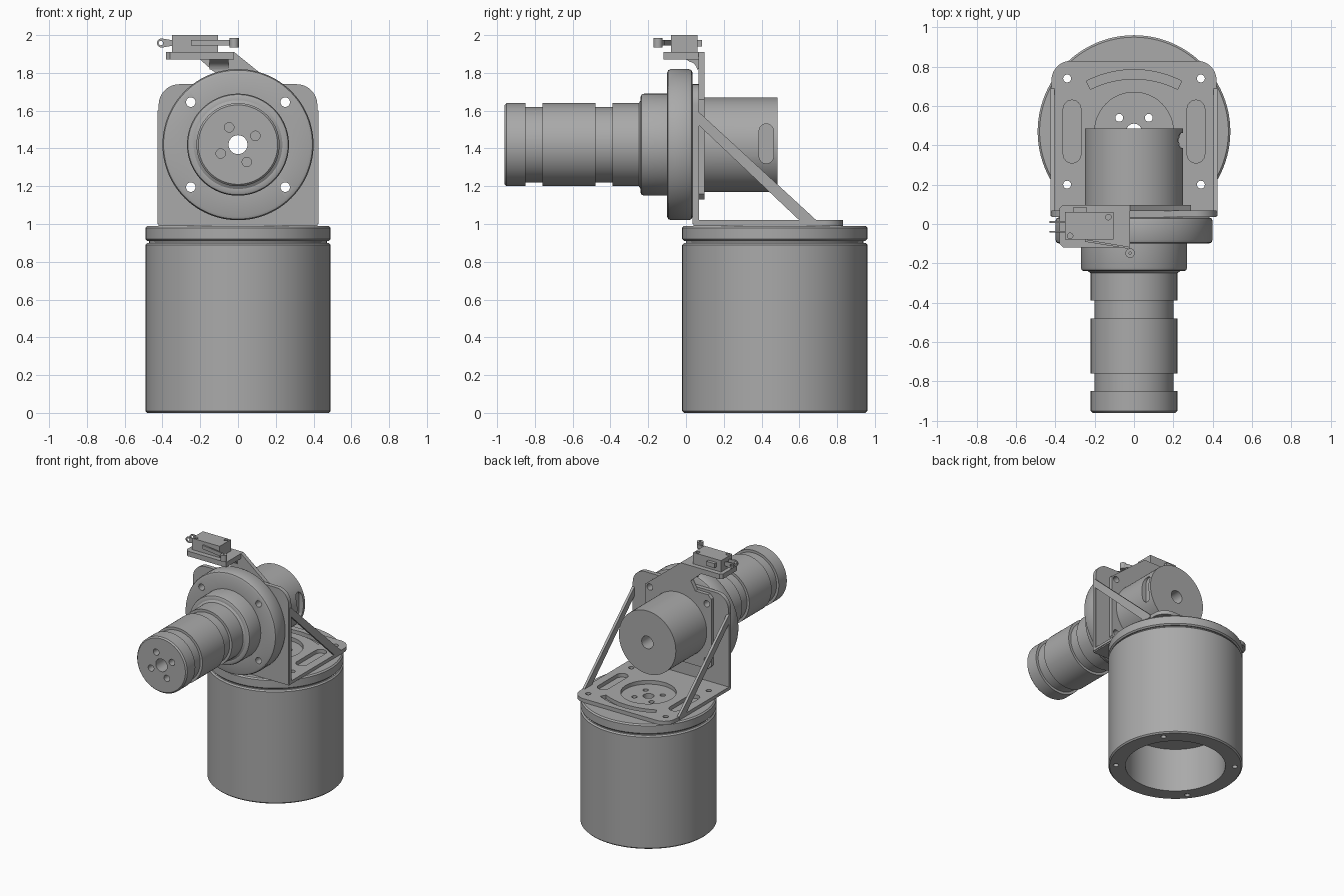
import bpy, bmesh, math
from mathutils import Vector

if "Cube" in bpy.data.objects:
    bpy.data.objects.remove(bpy.data.objects["Cube"], do_unlink=True)

grey = bpy.data.materials.new("machined_grey")
grey.use_nodes = True
grey.diffuse_color = (0.4, 0.4, 0.4, 1)
grey.node_tree.nodes["Principled BSDF"].inputs["Base Color"].default_value = (0.4, 0.4, 0.4, 1)

BASE_Y, AXIS_Z = 0.47, 1.42


def place(axis, a, b, h):
    """Map plane coordinates (a, b) and height h along an axis to a point."""
    return {"X": Vector((h, a, b)), "Y": Vector((a, h, b)), "Z": Vector((a, b, h))}[axis]


def finish(name, bm):
    bmesh.ops.recalc_face_normals(bm, faces=bm.faces)
    mesh = bpy.data.meshes.new(name)
    bm.to_mesh(mesh)
    bm.free()
    mesh.materials.append(grey)
    ob = bpy.data.objects.new(name, mesh)
    bpy.context.collection.objects.link(ob)
    return ob


def lathe(name, axis, centre, profile, n=72):
    """Revolve a closed (radius, height) profile round an axis."""
    bm = bmesh.new()
    rings = []
    for i in range(n):
        t = math.tau * i / n
        rings.append([bm.verts.new(place(axis, centre[0] + r * math.cos(t),
                                         centre[1] + r * math.sin(t), h)) for r, h in profile])
    m = len(profile)
    for i in range(n):
        p, q = rings[i], rings[(i + 1) % n]
        for j in range(m):
            k = (j + 1) % m
            bm.faces.new((p[j], p[k], q[k], q[j]))
    return finish(name, bm)


def prism(name, axis, outline, low, high):
    """Extrude a flat outline between two heights along an axis."""
    bm = bmesh.new()
    face = bm.faces.new([bm.verts.new(place(axis, a, b, low)) for a, b in outline])
    extruded = bmesh.ops.extrude_face_region(bm, geom=[face])["geom"]
    bmesh.ops.translate(bm, vec=place(axis, 0, 0, high - low),
                        verts=[v for v in extruded if isinstance(v, bmesh.types.BMVert)])
    return finish(name, bm)


def arc(cx, cy, r, start, end, n=12):
    return [(cx + r * math.cos(math.radians(start + (end - start) * i / n)),
             cy + r * math.sin(math.radians(start + (end - start) * i / n))) for i in range(n + 1)]


def circle(cx, cy, r, n=32):
    return arc(cx, cy, r, 0, 360, n)[:-1]


def slot(cx, low, high, w):
    """Upright slot outline with round ends."""
    return arc(cx, high - w, w, 0, 180) + arc(cx, low + w, w, 180, 360)


def rect(x0, x1, y0, y1):
    return [(x0, y0), (x1, y0), (x1, y1), (x0, y1)]


def cut(ob, axis, outline, low, high):
    """Cut a prism out of a part."""
    tool = prism("cutter", axis, outline, low, high)
    tool.hide_render = True
    mod = ob.modifiers.new("cut", "BOOLEAN")
    mod.operation, mod.solver, mod.object = "DIFFERENCE", "EXACT", tool
    bpy.context.view_layer.objects.active = ob
    bpy.ops.object.modifier_apply(modifier=mod.name)
    bpy.data.objects.remove(tool, do_unlink=True)


def corners(cx, cy, dx, dy):
    return [(cx + sx * dx, cy + sy * dy) for sx in (-1, 1) for sy in (-1, 1)]


base_holes = corners(0, BASE_Y, 0.34, 0.27)
flange_holes = corners(0, AXIS_Z, 0.25, 0.225)

# Hollow base drum with grooved cap and hub holes
drum = lathe("base_drum", "Z", (0, BASE_Y), [
    (0.04, 0.99), (0.48, 0.99), (0.49, 0.98), (0.49, 0.92), (0.48, 0.91), (0.47, 0.91),
    (0.47, 0.90), (0.48, 0.90), (0.49, 0.89), (0.49, 0.01), (0.48, 0), (0.365, 0),
    (0.365, 0.35), (0.04, 0.35)], 96)
for x, y in base_holes + corners(0, BASE_Y, 0.075, 0.07):
    cut(drum, "Z", circle(x, y, 0.02), -0.1, 1.1)

# Bracket floor with slots
floor = prism("bracket_floor", "Z", [(-0.42, 0.04), (0.42, 0.04)]
              + arc(0.32, 0.73, 0.1, 0, 90) + arc(-0.32, 0.73, 0.1, 90, 180), 0.99, 1.02)
cut(floor, "Z", circle(0, BASE_Y, 0.2, 48), 0.9, 1.1)
cut(floor, "Z", arc(0, 0.25, 0.535, 63, 117) + arc(0, 0.25, 0.488, 117, 63), 0.9, 1.1)
for x in (-0.315, 0.315):
    cut(floor, "Z", slot(x, 0.31, 0.63, 0.045), 0.9, 1.1)
for x, y in base_holes:
    cut(floor, "Z", circle(x, y, 0.02), 0.9, 1.1)

# Bracket upright wall
wall = prism("bracket_wall", "Y", [(-0.42, 1.0), (0.42, 1.0)]
             + arc(0.31, 1.63, 0.11, 0, 90) + arc(-0.31, 1.63, 0.11, 90, 180), 0.035, 0.068)

# Sensor arm: mounting sheet behind the wall, with a neck reaching up
sheet = prism("sensor_arm_sheet", "Y", [
    (-0.29, 1.16), (-0.26, 1.13), (0.26, 1.13), (0.29, 1.16), (0.29, 1.66), (-0.02, 1.91),
    (-0.2, 1.91), (-0.2, 1.87), (-0.11, 1.79), (-0.15, 1.72), (-0.26, 1.72), (-0.29, 1.69)],
    0.065, 0.097)

# Triangular side frames
for side, x in (("left", 0.405), ("right", -0.425)):
    frame = prism(side + "_side_frame", "X",
                  [(0.04, 1.0), (0.69, 1.0), (0.69, 1.02), (0.06, 1.6), (0.04, 1.6)], x, x + 0.02)
    cut(frame, "X", [(0.065, 1.02), (0.6, 1.02), (0.065, 1.525)], x - 0.1, x + 0.1)

# Stepped output shaft with the round flange
shaft = lathe("flange_and_shaft", "Y", (0, AXIS_Z), [
    (0.05, -0.96), (0.21, -0.96), (0.22, -0.95), (0.22, -0.85), (0.2, -0.85), (0.2, -0.76),
    (0.22, -0.76), (0.22, -0.48), (0.2, -0.48), (0.2, -0.39), (0.22, -0.39), (0.22, -0.25),
    (0.235, -0.24), (0.255, -0.24), (0.265, -0.235), (0.27, -0.22), (0.27, -0.1),
    (0.38, -0.1), (0.394, -0.094), (0.40, -0.08), (0.40, 0.015), (0.394, 0.029),
    (0.38, 0.035), (0.05, 0.035)], 96)
for a in (27, 117, 207, 297):
    cut(shaft, "Y", circle(0.103 * math.cos(math.radians(a)),
                           AXIS_Z + 0.103 * math.sin(math.radians(a)), 0.025), -1.1, -0.9)
for x, z in flange_holes:
    for part in (shaft, wall, sheet):
        cut(part, "Y", circle(x, z, 0.025), -0.15, 0.2)
for part in (wall, sheet):
    cut(part, "Y", circle(0, AXIS_Z, 0.06), -0.1, 0.2)

# Rear motor with a side window
motor = lathe("rear_motor", "Y", (0, AXIS_Z),
              [(0.05, 0.095), (0.25, 0.095), (0.25, 0.485), (0.05, 0.485)], 96)
cut(motor, "X", slot(0.425, 1.32, 1.53, 0.038), 0.21, 0.4)

# Sensor shelf
shelf = prism("sensor_shelf", "Z", [(-0.02, -0.12), (-0.02, 0.097), (-0.36, 0.097), (-0.38, 0.08),
                                    (-0.38, -0.1), (-0.36, -0.12)], 1.87, 1.91)
prism("shelf_fillet", "X", [(0.068, 1.82), (0.068, 1.872), (0.0, 1.872)]
      + arc(0.01, 1.81, 0.05, 80, 10, 6), -0.15, -0.05)

# Limit switch body, terminals, lever and roller
body = prism("switch_body", "Z", rect(-0.35, -0.105, -0.08, 0.06), 1.91, 2.0)
for x, y in ((-0.325, -0.06), (-0.13, 0.035)):
    cut(body, "Z", circle(x, y, 0.014, 20), 1.95, 2.1)
for y in (0.01, -0.04):
    tab = prism("switch_terminal", "Y", [(-0.34, 1.945), (-0.34, 1.972)]
                + arc(-0.405, 1.958, 0.024, 80, 280), y - 0.004, y + 0.004)
    cut(tab, "Y", circle(-0.408, 1.958, 0.012, 16), y - 0.1, y + 0.1)
prism("switch_side_tab", "Z", rect(-0.31, -0.24, 0.055, 0.085), 1.94, 1.975)
prism("switch_lever", "Z", [(-0.25, -0.09), (-0.25, -0.078), (-0.03, -0.115), (-0.005, -0.135),
                            (-0.015, -0.145), (-0.035, -0.125)], 1.944, 1.974)
lathe("lever_roller", "Z", (-0.02, -0.148),
      [(0.006, 1.935), (0.024, 1.935), (0.024, 1.985), (0.006, 1.985)], 24)

# Smooth round surfaces, keep hard edges
bpy.ops.object.select_all(action="DESELECT")
for ob in bpy.context.collection.objects:
    if ob.type == "MESH" and grey.name in ob.data.materials:
        ob.select_set(True)
        bpy.context.view_layer.objects.active = ob
bpy.ops.object.shade_smooth_by_angle(angle=math.radians(30))
